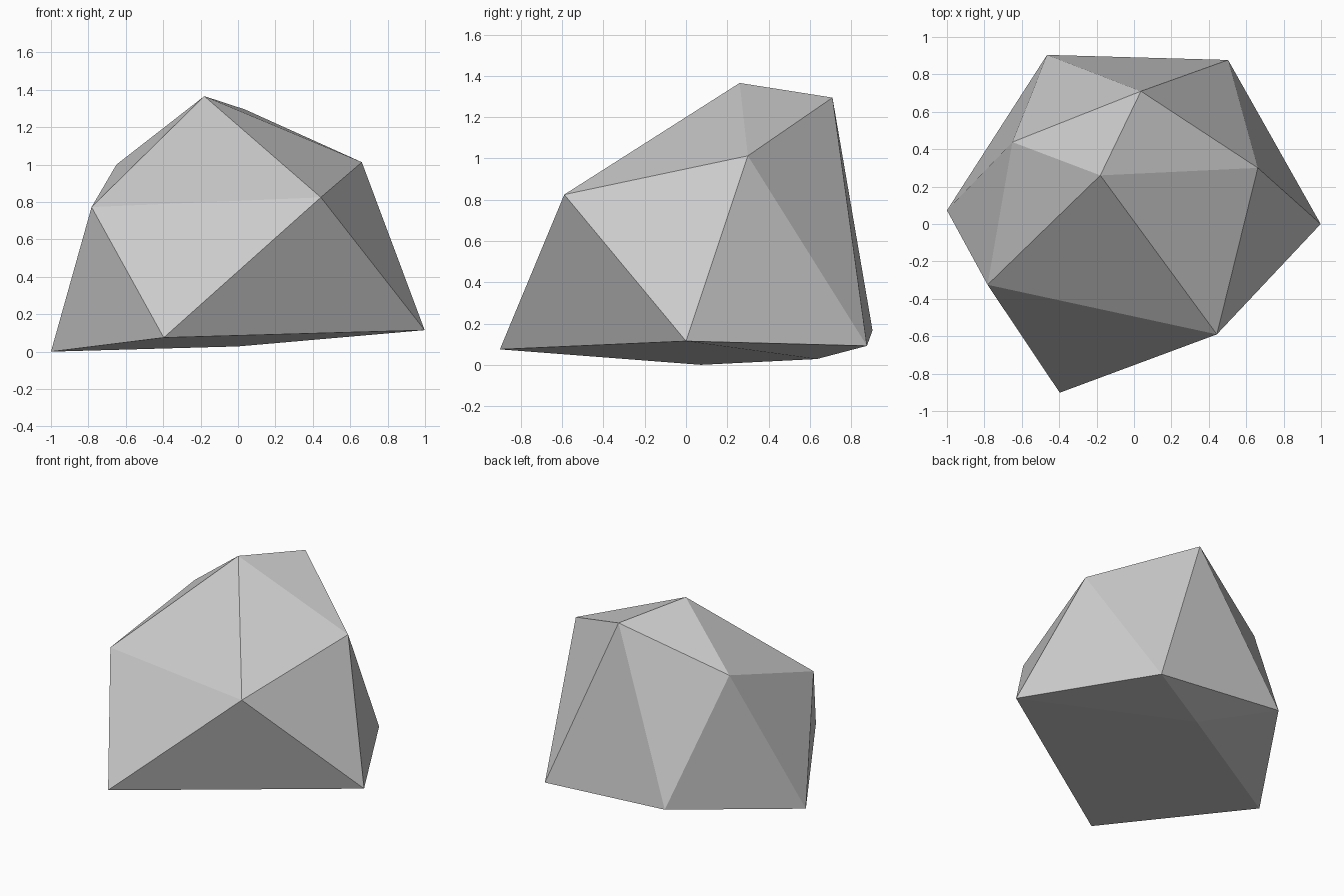
import bpy
import bmesh

cube = bpy.data.objects.get("Cube")
if cube:
    bpy.data.objects.remove(cube, do_unlink=True)

# Stone colour
stone = bpy.data.materials.new("stone_grey")
stone.use_nodes = True
grey = (0.6, 0.6, 0.6, 1)
stone.diffuse_color = grey
stone.node_tree.nodes["Principled BSDF"].inputs["Base Color"].default_value = grey

# Boulder corners: a peak, two five-sided rings (counter-clockwise) and a base point
peak = (-0.18, 0.26, 1.366)
upper_ring = [(0.443, -0.59, 0.825), (0.662, 0.3, 1.013), (0.037, 0.71, 1.295),
              (-0.65, 0.438, 1.0), (-0.783, -0.325, 0.773)]
lower_ring = [(-0.397, -0.902, 0.075), (0.998, 0, 0.115), (0.503, 0.877, 0.092),
              (-0.465, 0.904, 0.167), (-1, 0.073, 0)]
base = (0, 0.634, 0.028)

# Join the rings with triangles, fan to the peak and the base
bm = bmesh.new()
top = bm.verts.new(peak)
bottom = bm.verts.new(base)
upper = [bm.verts.new(p) for p in upper_ring]
lower = [bm.verts.new(p) for p in lower_ring]
sides = len(upper)
for i in range(sides):
    j = (i + 1) % sides
    bm.faces.new((top, upper[i], upper[j]))
    bm.faces.new((upper[i], lower[j], upper[j]))
    bm.faces.new((lower[i], lower[j], upper[i]))
    bm.faces.new((bottom, lower[j], lower[i]))

mesh = bpy.data.meshes.new("boulder")
bm.to_mesh(mesh)
bm.free()
mesh.materials.append(stone)
boulder = bpy.data.objects.new("boulder", mesh)
bpy.context.collection.objects.link(boulder)
